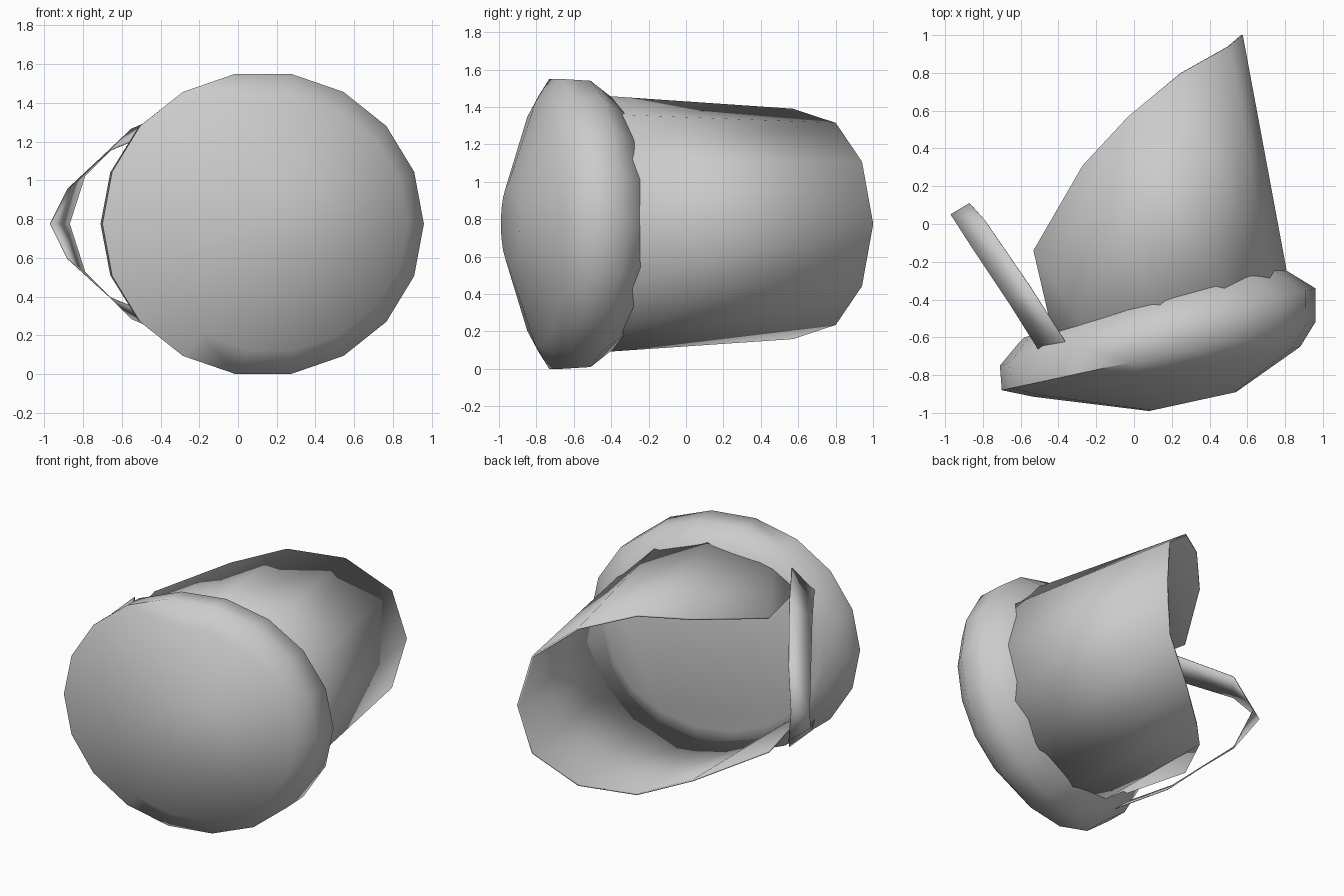
import bpy, bmesh
from math import sin, cos, radians

if "Cube" in bpy.data.objects:
    bpy.data.objects.remove(bpy.data.objects["Cube"], do_unlink=True)

MID = 0.775  # height of the symmetry plane
SIDES = 18

grey = bpy.data.materials.new("plain grey")
grey.use_nodes = True
grey.diffuse_color = (0.6, 0.6, 0.6, 1)
grey.node_tree.nodes["Principled BSDF"].inputs["Base Color"].default_value = (0.6, 0.6, 0.6, 1)


def loft(name, rows, closed=False, caps=False, angle=50, thickness=0):
    """Skin a list of equally long point rows with quads."""
    bm = bmesh.new()
    grid = [[bm.verts.new(p) for p in row] for row in rows]
    n = len(rows[0])
    for a, b in zip(grid, grid[1:]):
        for i in range(n if closed else n - 1):
            j = (i + 1) % n
            bm.faces.new((a[i], a[j], b[j], b[i]))
    if caps:
        bm.faces.new(grid[0])
        bm.faces.new(grid[-1])
    bmesh.ops.recalc_face_normals(bm, faces=bm.faces)
    mesh = bpy.data.meshes.new(name)
    bm.to_mesh(mesh)
    bm.free()
    mesh.materials.append(grey)
    obj = bpy.data.objects.new(name, mesh)
    bpy.context.collection.objects.link(obj)
    bpy.ops.object.select_all(action="DESELECT")
    obj.select_set(True)
    bpy.context.view_layer.objects.active = obj
    bpy.ops.object.shade_smooth_by_angle(angle=radians(angle))
    if thickness:
        mod = obj.modifiers.new("thickness", "SOLIDIFY")
        mod.thickness = thickness
        mod.offset = 0
    return obj


def ring(left, right, half_height):
    """Upright ellipse spanning two plan points."""
    cx, cy = (left[0] + right[0]) / 2, (left[1] + right[1]) / 2
    ux, uy = (right[0] - left[0]) / 2, (right[1] - left[1]) / 2
    pts = []
    for i in range(SIDES):
        a = radians(360 * i / SIDES)
        pts.append((cx + ux * cos(a), cy + uy * cos(a), MID + half_height * sin(a)))
    return pts


def mirrored(half):
    """Half an edge, starting on the symmetry plane, made whole."""
    upper = [(x, y, MID + z) for x, y, z in half]
    lower = [(x, y, MID - z) for x, y, z in half[1:]]
    return lower[::-1] + upper


# Domed pillow-shaped front disc
loft("front_disc", [
    ring((0.08, -0.99), (0.54, -0.89), 0.22),
    ring((-0.53, -0.915), (0.88, -0.65), 0.66),
    ring((-0.70, -0.88), (0.96, -0.52), 0.787),
    ring((-0.71, -0.75), (0.96, -0.34), 0.777),
    ring((-0.61, -0.63), (0.78, -0.23), 0.685),
    ring((-0.58, -0.60), (0.73, -0.20), 0.57),
], closed=True, caps=True, angle=60)

# Tapered shell with a slanted end, open along one side
rim = [(0.57, 1.0, 0), (0.50, 0.94, 0.33), (0.25, 0.80, 0.535),
       (-0.03, 0.57, 0.61), (-0.27, 0.31, 0.55), (-0.53, -0.14, 0.456)]
base = [(0.14 + 0.70 * cos(radians(a)), -0.6 + 0.15 * cos(radians(a)), 0.69 * sin(radians(a)))
        for a in (0, 30, 58, 88, 118, 140)]
loft("open_shell", [mirrored(base), mirrored(rim)], thickness=0.012)

# Flat strap looping out beside the shell
outer = [(-0.97, 0.05, 0), (-0.88, -0.09, 0.18), (-0.66, -0.42, 0.38), (-0.49, -0.69, 0.45)]
inner = [(-0.87, 0.11, 0), (-0.79, 0.02, 0.25), (-0.55, -0.33, 0.49), (-0.34, -0.66, 0.58)]
loft("side_strap", [mirrored(outer), mirrored(inner)], angle=30, thickness=0.004)
